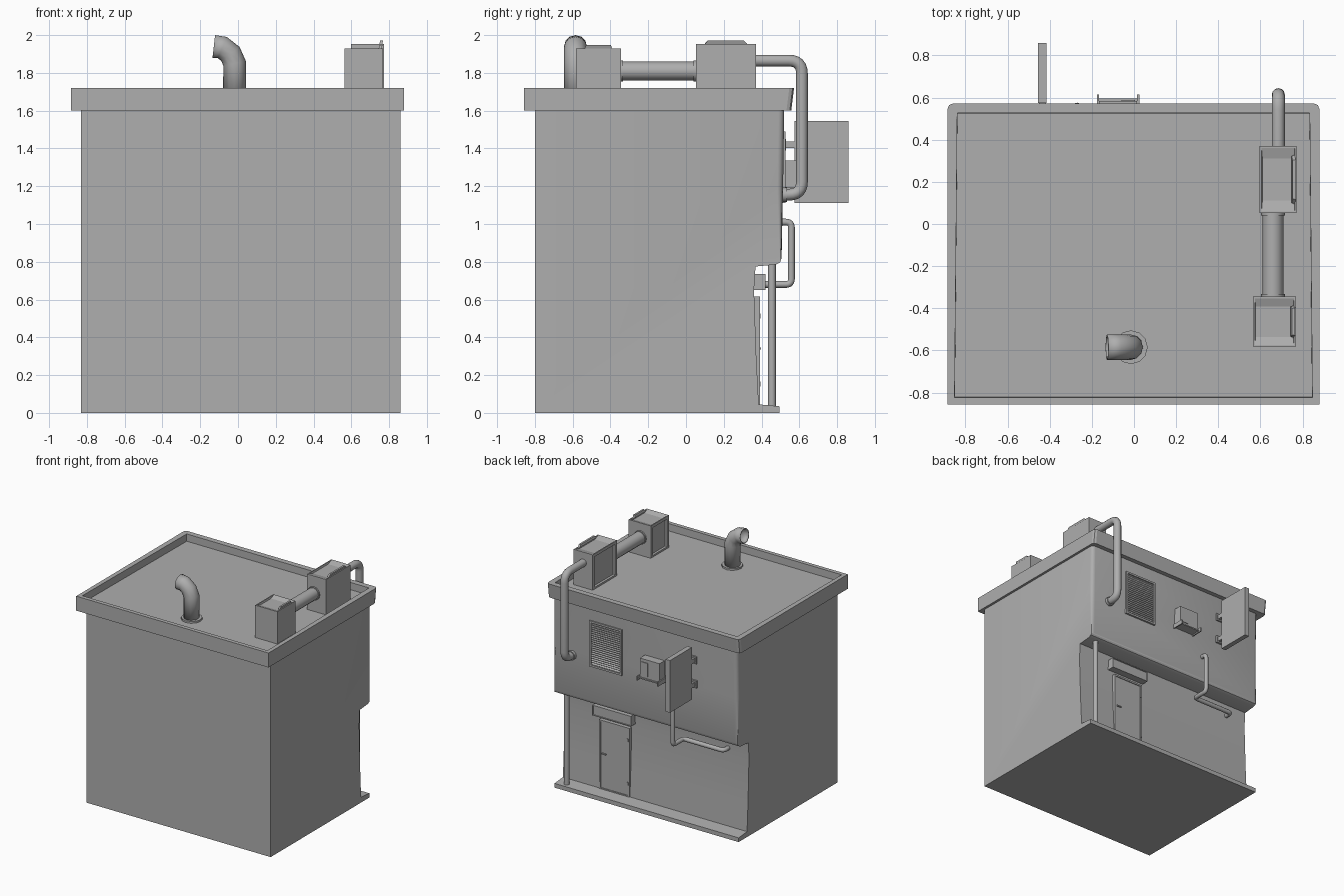
import bpy, bmesh, math
from mathutils import Vector

cube = bpy.data.objects.get("Cube")
if cube:
    bpy.data.objects.remove(cube, do_unlink=True)

SHADE = (0.425, 0.425, 0.425, 1)
grey = bpy.data.materials.new("plain_grey")
grey.use_nodes = True
grey.diffuse_color = SHADE
grey.node_tree.nodes["Principled BSDF"].inputs["Base Color"].default_value = SHADE


def add_object(name, bm):
    bmesh.ops.recalc_face_normals(bm, faces=bm.faces)
    mesh = bpy.data.meshes.new(name)
    bm.to_mesh(mesh)
    bm.free()
    mesh.materials.append(grey)
    obj = bpy.data.objects.new(name, mesh)
    bpy.context.collection.objects.link(obj)
    return obj


def make_active(obj):
    bpy.ops.object.select_all(action="DESELECT")
    obj.select_set(True)
    bpy.context.view_layer.objects.active = obj


def box_bmesh(x, y, z):
    """Box from (low, high) ranges on each axis."""
    bm = bmesh.new()
    bmesh.ops.create_cube(bm, size=1)
    for v in bm.verts:
        v.co = [r[0] if c < 0 else r[1] for c, r in zip(v.co, (x, y, z))]
    bm.normal_update()
    return bm


def box(name, x, y, z):
    return add_object(name, box_bmesh(x, y, z))


def recess(bm, direction, border, slope, depth):
    """Sink a panel into the face that points along direction; return it."""
    bm.normal_update()
    faces = [f for f in bm.faces if f.normal.dot(Vector(direction)) > 0.95]
    bmesh.ops.inset_individual(bm, faces=faces, thickness=border)
    bmesh.ops.inset_individual(bm, faces=faces, thickness=slope, depth=-depth)
    return faces[0]


def rounded_path(points, radius, steps=6):
    pts = [Vector(p) for p in points]
    out = [pts[0]]
    for a, b, c in zip(pts, pts[1:], pts[2:]):
        start = b + (a - b).normalized() * radius
        end = b + (c - b).normalized() * radius
        for i in range(steps + 1):
            t = i / steps
            out.append(start * (1 - t) ** 2 + b * 2 * t * (1 - t) + end * t ** 2)
    return out + [pts[-1]]


def pipe(name, points, radius, caps=True):
    """Round tube swept along a path, turned into a mesh."""
    curve = bpy.data.curves.new(name, "CURVE")
    curve.dimensions = "3D"
    curve.bevel_depth = radius
    curve.bevel_resolution = 4
    curve.use_fill_caps = caps
    spline = curve.splines.new("POLY")
    spline.points.add(len(points) - 1)
    for p, co in zip(spline.points, points):
        p.co = (*co, 1)
    curve.materials.append(grey)
    obj = bpy.data.objects.new(name, curve)
    bpy.context.collection.objects.link(obj)
    make_active(obj)
    bpy.ops.object.convert(target="MESH")
    bpy.ops.object.shade_smooth_by_angle(angle=math.radians(40))
    return bpy.context.view_layer.objects.active


# Main body: side profile with overhang and base ledge, extruded across
profile = [(-0.80, 0), (0.495, 0), (0.495, 0.035), (0.385, 0.045), (0.372, 0.3),
           (0.36, 0.65), (0.368, 0.775), (0.475, 0.785), (0.498, 0.797), (0.506, 0.82),
           (0.514, 1.2), (0.52, 1.63), (-0.80, 1.63)]
bm = bmesh.new()
side = bm.faces.new([bm.verts.new((-0.83, y, z)) for y, z in profile])
new = bmesh.ops.extrude_face_region(bm, geom=[side], use_keep_orig=True)["geom"]
bmesh.ops.translate(bm, vec=(1.69, 0, 0), verts=[g for g in new if isinstance(g, bmesh.types.BMVert)])
corners = [e for e in bm.edges if abs(e.verts[0].co.x - e.verts[1].co.x) < 0.01
           and all(v.co.y > 0.5 and v.co.z > 0.8 for v in e.verts)]
bmesh.ops.bevel(bm, geom=corners, offset=0.03, segments=3, affect="EDGES", profile=0.5)
make_active(add_object("building_body", bm))
bpy.ops.object.shade_smooth_by_angle(angle=math.radians(35))

# Parapet with the sunken roof
bm = box_bmesh((-0.885, 0.88), (-0.857, 0.572), (1.6, 1.72))
for v in bm.verts:
    if v.co.y > 0 and v.co.z < 1.65:
        v.co.y -= 0.015
corners = [e for e in bm.edges if all(v.co.y > 0.5 for v in e.verts)
           and abs(e.verts[0].co.z - e.verts[1].co.z) > 0.1]
bmesh.ops.bevel(bm, geom=corners, offset=0.025, segments=2, affect="EDGES", profile=0.5)
recess(bm, (0, 0, 1), 0.047, 0.002, 0.06)
add_object("roof_parapet", bm)

# Roof chimney, an open bent tube
chimney_path = [(-0.018, 1.65), (-0.018, 1.85), (-0.04, 1.9), (-0.083, 1.934), (-0.128, 1.939)]
chimney = pipe("chimney", [(x, -0.585, z) for x, z in chimney_path], 0.061, caps=False)
wall = chimney.modifiers.new("wall", "SOLIDIFY")
wall.thickness = 0.008
pipe("chimney_flange", [(-0.015, -0.585, 1.65), (-0.015, -0.585, 1.675)], 0.08)

# Roof ventilation units, with long sloped ends to their top recesses
for name, x, y, top in (("front_vent_unit", (0.565, 0.768), (-0.582, -0.345), 1.928),
                        ("rear_vent_unit", (0.597, 0.772), (0.052, 0.37), 1.953)):
    bm = box_bmesh(x, y, (1.65, top))
    panel = recess(bm, (0, 0, 1), 0.012, 0.006, 0.014)
    middle = panel.calc_center_median().y
    for v in panel.verts:
        v.co.y = middle + (v.co.y - middle) * 0.68
    recess(bm, (-1, 0, 0), 0.035, 0.005, 0.015)
    add_object(name, bm)

# Duct between the units
pipe("roof_duct", [(0.66, -0.36, 1.81), (0.66, 0.06, 1.81)], 0.05)
for y in (-0.345, 0.04):
    pipe("duct_collar", [(0.66, y, 1.81), (0.66, y + 0.012, 1.81)], 0.056)

# Pipes on the back wall
pipe("roof_drain_pipe", rounded_path([(0.685, 0.35, 1.865), (0.685, 0.614, 1.865),
     (0.685, 0.614, 1.155), (0.685, 0.49, 1.155)], 0.07), 0.031)
pipe("drain_collar", [(0.685, 0.5, 1.155), (0.685, 0.535, 1.155)], 0.038)
pipe("wall_pipe", rounded_path([(-0.27, 0.49, 1.01), (-0.27, 0.558, 1.01),
     (-0.27, 0.558, 0.68), (-0.27, 0.42, 0.68), (-0.64, 0.42, 0.68),
     (-0.64, 0.35, 0.68)], 0.03), 0.018)
pipe("corner_post", [(0.775, 0.455, 0.02), (0.775, 0.455, 0.8)], 0.021)


def frame(name, x, z, y, width):
    """Four bars around an opening on the back wall."""
    for bx in ((x[0], x[0] + width), (x[1] - width, x[1])):
        box(name + "_side", bx, y, z)
    for bz in ((z[0], z[0] + width), (z[1] - width, z[1])):
        box(name + "_bar", (x[0] + width, x[1] - width), y, bz)


# Louvred window
frame("window_frame", (0.222, 0.52), (1.11, 1.49), (0.49, 0.528), 0.016)
slats = 20
for i in range(slats):
    z = 1.135 + i * 0.33 / (slats - 1)
    slat = box("window_slat", (0.237, 0.505), (-0.01, 0.01), (-0.002, 0.002))
    slat.location = (0, 0.515, z)
    slat.rotation_euler.x = math.radians(-40)

# Door with frame, handle, hinges and canopy box
box("door", (0.26, 0.51), (0.34, 0.386), (0.04, 0.6))
frame("door_frame", (0.245, 0.525), (0.04, 0.615), (0.34, 0.391), 0.014)
box("door_handle", (0.46, 0.5), (0.38, 0.396), (0.335, 0.345))
for z in (0.14, 0.5):
    box("door_hinge", (0.255, 0.265), (0.38, 0.394), (z, z + 0.025))
bm = box_bmesh((0.213, 0.567), (0.34, 0.42), (0.65, 0.735))
recess(bm, (0, 1, 0), 0.008, 0.002, 0.004)
add_object("door_canopy", bm)

# Utility box on a bracket
box("utility_box", (-0.165, 0.015), (0.49, 0.583), (1.18, 1.335))
box("utility_box_lid", (-0.06, 0.005), (0.58, 0.588), (1.2, 1.31))
box("bracket_plate", (-0.17, 0.02), (0.49, 0.595), (1.17, 1.18))
for x in (-0.175, 0.015):
    box("bracket_arm", (x, x + 0.01), (0.49, 0.615), (1.16, 1.195))

# Projecting panel and its mounts
box("hanging_panel", (-0.455, -0.415), (0.574, 0.86), (1.112, 1.545))
for z in (1.22, 1.42):
    box("panel_mount", (-0.452, -0.418), (0.49, 0.58), (z - 0.018, z + 0.018))
    box("panel_mount_plate", (-0.465, -0.405), (0.49, 0.53), (z - 0.03, z + 0.03))
